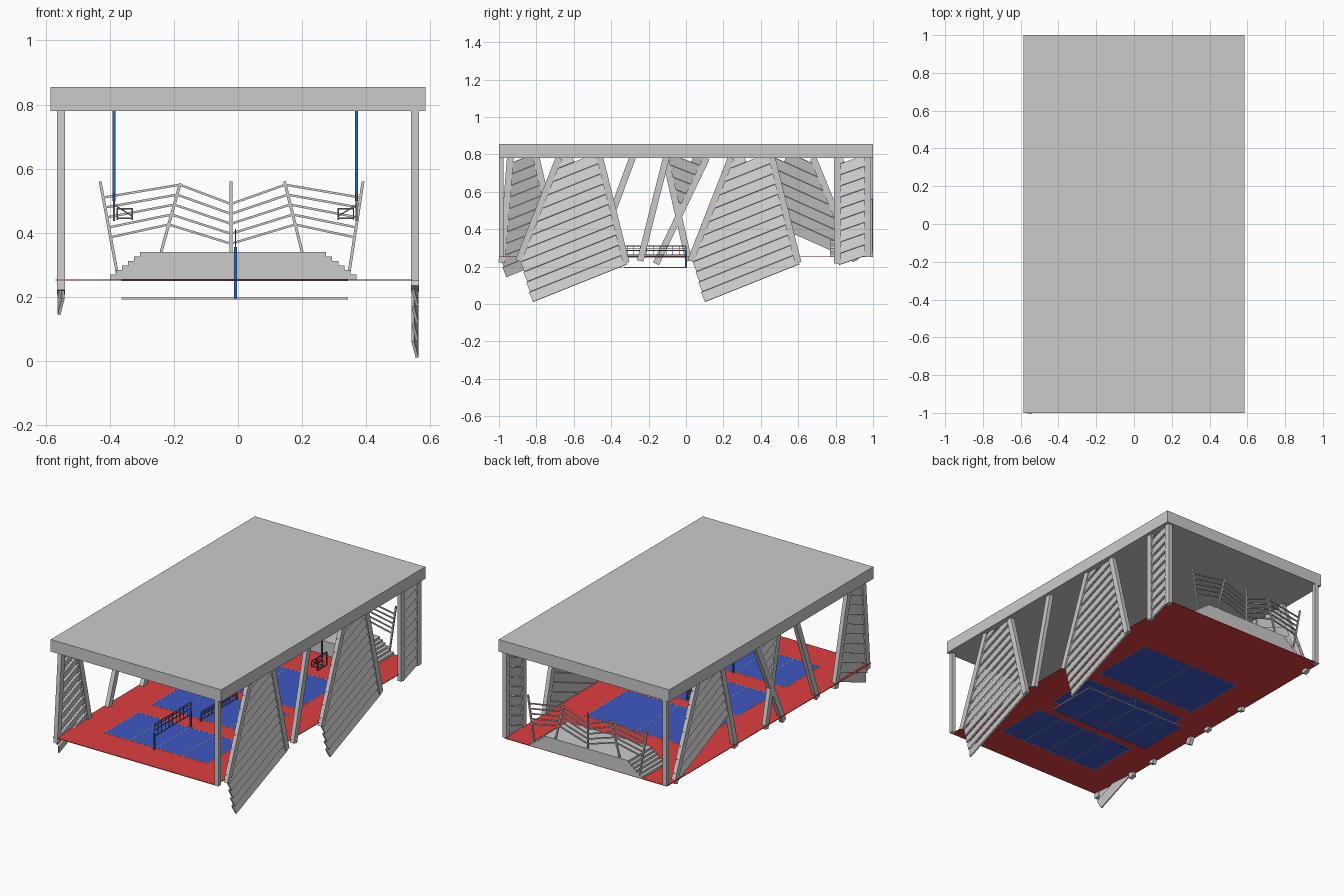
import bpy
from math import atan2, hypot, radians
from mathutils import Vector, Matrix

if "Cube" in bpy.data.objects:
    bpy.data.objects.remove(bpy.data.objects["Cube"])


def mat(name, rgb):
    m = bpy.data.materials.new(name)
    m.diffuse_color = (*rgb, 1)
    m.use_nodes = True
    m.node_tree.nodes["Principled BSDF"].inputs["Base Color"].default_value = m.diffuse_color
    return m


RED, BLUE = mat("red", (0.75, 0.05, 0.05)), mat("blue", (0.05, 0.1, 0.55))
POST, DARK = mat("post_blue", (0.02, 0.13, 0.55)), mat("dark", (0.12, 0.14, 0.18))
FACES = [(0, 1, 3, 2), (4, 6, 7, 5), (0, 4, 5, 1), (2, 3, 7, 6), (0, 2, 6, 4), (1, 5, 7, 3)]


def mesh(name, parts, material=None):
    """Join a list of boxes (transform matrices of a unit cube) into one object."""
    vs, fs = [], []
    for m in parts:
        n = len(vs)
        vs += [m @ Vector((a, b, c)) for a in (-.5, .5) for b in (-.5, .5) for c in (-.5, .5)]
        fs += [tuple(i + n for i in f) for f in FACES]
    me = bpy.data.meshes.new(name)
    me.from_pydata(vs, [], fs)
    ob = bpy.data.objects.new(name, me)
    bpy.context.collection.objects.link(ob)
    if material:
        me.materials.append(material)
    return ob


def box(x0, x1, y0, y1, z0, z1):
    return Matrix.LocRotScale(Vector(((x0 + x1) / 2, (y0 + y1) / 2, (z0 + z1) / 2)), None,
                              Vector((x1 - x0, y1 - y0, z1 - z0)))


def bar_yz(x, p, q, w, t, roll=0):
    """Bar in a side wall from (y,z) p to q; w in the wall plane, t across."""
    a = atan2(q[1] - p[1], q[0] - p[0])
    return (Matrix.Translation((x, (p[0] + q[0]) / 2, (p[1] + q[1]) / 2))
            @ Matrix.Rotation(a, 4, 'X') @ Matrix.Rotation(roll, 4, 'Y')
            @ Matrix.Diagonal((t, hypot(q[0] - p[0], q[1] - p[1]), w, 1)))


def bar_xz(y, p, q, w):
    a = atan2(q[1] - p[1], q[0] - p[0])
    return (Matrix.Translation(((p[0] + q[0]) / 2, y, (p[1] + q[1]) / 2))
            @ Matrix.Rotation(-a, 4, 'Y')
            @ Matrix.Diagonal((hypot(q[0] - p[0], q[1] - p[1]), w, w, 1)))


def louvre(name, x, left, right, base, m, cut=None, pitch=.06):
    """Two leaning beams with sloping slats between; base is a point on the lowest slat."""
    side = 1 if x > 0 else -1
    mesh(name + "_beams", [bar_yz(x, *b, .035, .026) for b in (left, right)])
    slope = lambda b: (b[0], (b[0][0] - b[1][0]) / (b[0][1] - b[1][1]))
    lefts, rights, slats = [slope(left)], [slope(right)], []
    if cut:
        lefts.append(cut)
    for k in range(24):
        c = base[1] - m * base[0] + k * pitch
        hit = lambda l: (l[0][0] + l[1] * (c - l[0][1])) / (1 - l[1] * m)
        y0, y1 = max(map(hit, lefts)), min(map(hit, rights))
        top = (.785 - c) / m
        if m > 0:
            y1 = min(y1, top)
        else:
            y0 = max(y0, top)
        if y1 - y0 > .015:
            slats.append(bar_yz(x, (y0, m * y0 + c), (y1, m * y1 + c),
                                pitch * .95, .009, side * radians(-14)))
    mesh(name + "_slats", slats)


# roof and floor
mesh("roof", [box(-.585, .585, -1, 1, .78, .855)])
mesh("floor", [box(-.57, .545, -1, 1, .251, .255)], RED)

# courts with border and centre lines; the middle one also has a sunken slab
CX0, CX1 = -.36, .34
for name, y0, y1, z in (("front_court", -.79, -.46, .253), ("middle_court", -.33, 0, .253),
                        ("sunken_court", -.33, 0, .195), ("back_court", .09, .5, .253)):
    mesh(name, [box(CX0, CX1, y0, y1, z - .003, z + .003)], BLUE)
    ym, t, h = (y0 + y1) / 2, .003, .0036
    lines = [(CX0 - t, CX1 + t, y, y + t) for y in (y0 - t, y1)]
    lines += [(x, x + t, y0, y1) for x in (CX0 - t, CX1, -.011)]
    if name != "back_court":
        lines += [(x, x + t, y0, y1) for x in (-.19, .17)]
    mesh(name + "_lines", [box(*l, z - h, z + h) for l in lines])

# nets
for name, y0, y1, z, zb, zt in (("front_net", -.81, -.45, .253, .335, .41),
                                ("middle_net", -.35, 0, .195, .262, .31)):
    mesh(name + "_posts", [box(-.013, -.003, y - .005, y + .005, z, zb + .02) for y in (y0, y1)], POST)
    n = 10
    net = [box(-.01, -.006, y0, y1, h - .002, h + .002) for h in (zb, (zb + zt) / 2, zt - .012, zt)]
    net += [box(-.01, -.006, y0 + (y1 - y0) * i / n - .0015, y0 + (y1 - y0) * i / n + .0015, zb, zt)
            for i in range(n + 1)]
    mesh(name, net, DARK)

# hoops hanging from the roof
for name, x, s in (("left_hoop", -.387, 1), ("right_hoop", .37, -1)):
    mesh(name + "_hanger", [box(x - .005, x + .005, .29, .30, .50, .79)], POST)
    frame = [box(x - .003, x + .003, y - .003, y + .003, .44, .52) for y in (.25, .34)]
    frame += [box(x - .003, x + .003, .25, .34, h - .003, h + .003) for h in (.44, .52)]
    frame += [bar_xz(.295, (x, .488), (x + s * .057, .452), .004)]
    a, b = sorted((x + s * .01, x + s * .057))
    for h in (.445, .475):
        frame += [box(a, b, y - .002, y + .002, h - .002, h + .002) for y in (.272, .318)]
        frame += [box(e - .002, e + .002, .272, .318, h - .002, h + .002) for e in (a, b)]
    frame += [box(e - .002, e + .002, y - .002, y + .002, .44, .475) for e in (a, b) for y in (.272, .318)]
    mesh(name, frame, DARK)

# stepped platform at the back
steps = []
for i in range(6):
    z0 = .255 + i * .0142
    steps.append(box(-.40 + i * .019, .37 - i * .019, .77, 1, z0, z0 + .0142))
mesh("platform", steps)

# zigzag railing
posts = [((-.375, .265), (-.43, .56)), ((-.24, .34), (-.18, .555)), ((-.022, .34), (-.022, .56)),
         ((.2, .34), (.145, .56)), ((.345, .265), (.39, .56))]
mesh("railing_posts", [bar_xz(.992, p, q, .009) for p, q in posts])
tops = [.51, .55, .49, .55, .51]
at = lambda pq, z: (pq[0][0] + (pq[1][0] - pq[0][0]) * (z - pq[0][1]) / (pq[1][1] - pq[0][1]), z)
mesh("railing_rails", [bar_xz(.992, at(posts[i], tops[i] - d * .031), at(posts[i + 1], tops[i + 1] - d * .031), .007)
                       for i in range(4) for d in range(5)])

# louvred wall panels, right side then left side
X = .552
for name, d in (("right_front_panel", 0), ("right_middle_panel", .92)):
    louvre(name, X, ((-.68 + d, .78), (-.895 + d, .23)), ((-.46 + d, .78), (-.32 + d, .22)),
           (-.82 + d, .04), .4, cut=((-.88 + d, .22), -.28))
louvre("right_back_panel", X, ((.81, .78), (.81, .215)), ((.972, .78), (.972, .25)), (.81, .235), .35)
louvre("left_front_panel", -X, ((-.94, .78), (-.985, .22)), ((-.80, .78), (-.67, .22)),
       (-.97, .17), .4, cut=((-.985, .22), -.28))
louvre("left_back_panel", -X, ((.45, .78), (.31, .23)), ((.68, .78), (.905, .23)), (.59, .40), -.45)
louvre("left_cross_panel", -X, ((-.11, .78), (.015, .23)), ((.11, .78), (-.16, .215)), (0, .5), -.4)

# single leaning beams and corner columns
mesh("right_beam", [bar_yz(X, (-.105, .785), (-.245, .23), .035, .026)])
mesh("left_beam", [bar_yz(-X, (-.285, .785), (-.49, .23), .035, .026)])
mesh("corner_columns", [box(X - .013, X + .013, -1, -.975, .25, .78),
                        box(-X - .013, -X + .013, .975, 1, .25, .78)])
